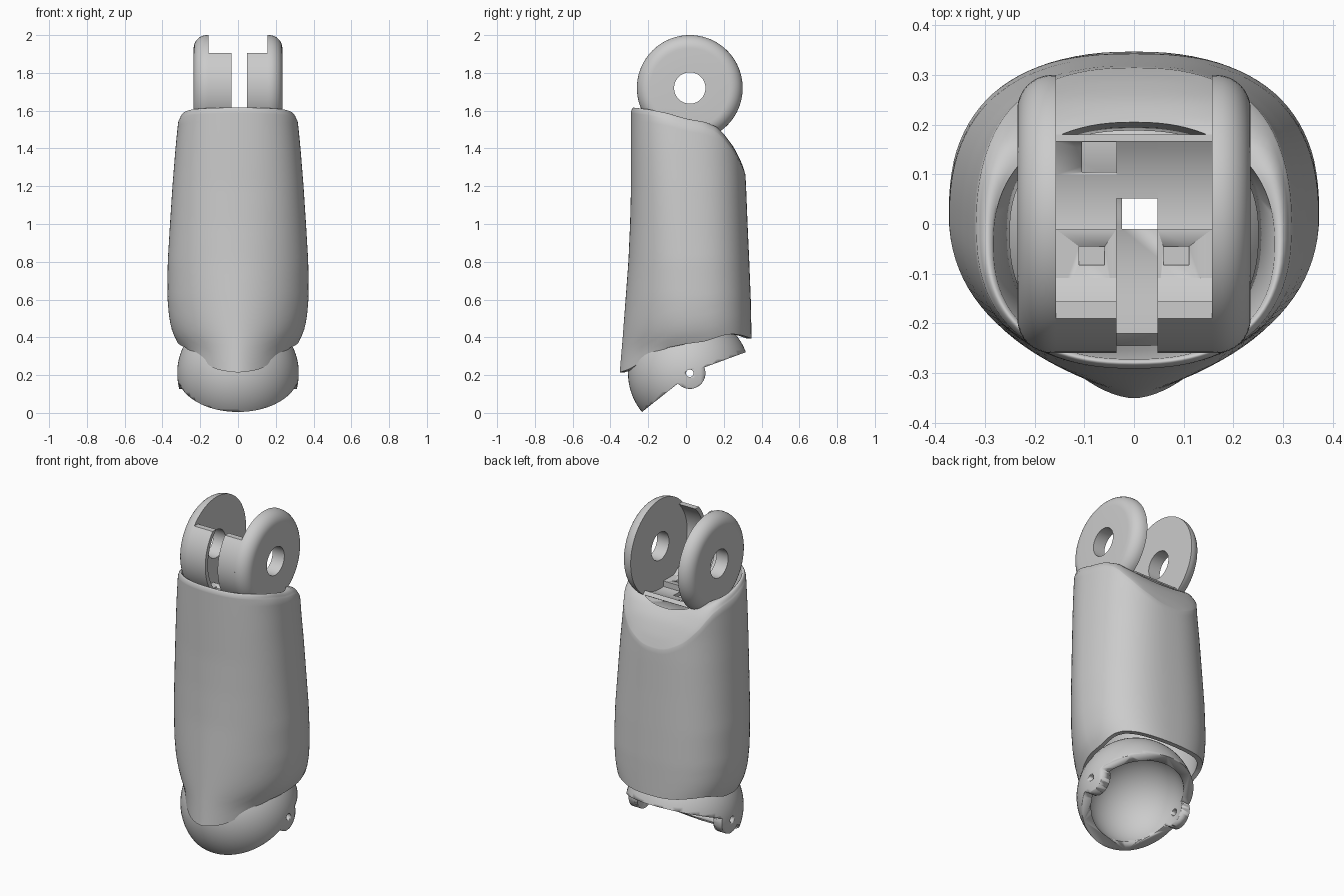
import bpy, bmesh, math
from math import sin, cos, pi, radians

cube = bpy.data.objects.get("Cube")
if cube:
    bpy.data.objects.remove(cube, do_unlink=True)

grey = bpy.data.materials.new("plain_grey")
grey.use_nodes = True
grey.diffuse_color = (0.6, 0.6, 0.6, 1)
grey.node_tree.nodes["Principled BSDF"].inputs["Base Color"].default_value = (0.6, 0.6, 0.6, 1)


def make(name, bm, angle=35):
    bmesh.ops.recalc_face_normals(bm, faces=bm.faces[:])
    mesh = bpy.data.meshes.new(name)
    bm.to_mesh(mesh)
    bm.free()
    mesh.materials.append(grey)
    ob = bpy.data.objects.new(name, mesh)
    bpy.context.collection.objects.link(ob)
    bpy.ops.object.select_all(action='DESELECT')
    ob.select_set(True)
    bpy.context.view_layer.objects.active = ob
    bpy.ops.object.shade_smooth_by_angle(angle=radians(angle))
    return ob


def loft(name, rings, angle=35):
    """Closed tube that joins the last ring to the first."""
    bm = bmesh.new()
    vs = [[bm.verts.new(p) for p in ring] for ring in rings]
    n = len(rings[0])
    for a, b in zip(vs, vs[1:] + vs[:1]):
        for i in range(n):
            j = (i + 1) % n
            bm.faces.new((a[i], a[j], b[j], b[i]))
    return make(name, bm, angle)


def prism(name, yz, x0, x1):
    """Side outline extruded across x."""
    bm = bmesh.new()
    a, b = [[bm.verts.new((x, y, z)) for y, z in yz] for x in (x0, x1)]
    bm.faces.new(a)
    bm.faces.new(b)
    n = len(yz)
    for i in range(n):
        bm.faces.new((a[i], a[(i + 1) % n], b[(i + 1) % n], b[i]))
    return make(name, bm)


def box(name, x0, x1, y0, y1, z0, z1):
    return prism(name, [(y0, z0), (y1, z0), (y1, z1), (y0, z1)], x0, x1)


def boolean(ob, cutter, mode='DIFFERENCE'):
    m = ob.modifiers.new("cut", 'BOOLEAN')
    m.operation, m.object, m.solver = mode, cutter, 'EXACT'
    cutter.hide_render = True
    cutter.hide_set(True)


def arc(cy, cz, r, a0, a1, n):
    steps = [radians(a0 + (a1 - a0) * i / n) for i in range(n + 1)]
    return [(cy + r * cos(t), cz + r * sin(t)) for t in steps]


def lerp(table, t):
    """Eased lookup in a table of pairs."""
    if t <= table[0][0]:
        return table[0][1]
    for (a, u), (b, v) in zip(table, table[1:]):
        if t <= b:
            return u + (v - u) * (t - a) / (b - a)
    return table[-1][1]


# Casing: half width, front and back by height, edge heights by depth
WIDTH = [(.2, .27), (.34, .3), (.38, .325), (.43, .348), (.5, .364), (.6, .373), (.8, .372),
         (1, .36), (1.2, .347), (1.4, .331), (1.5, .321), (1.6, .31)]
FRONT = [(.2, -.352), (.4, -.335), (.6, -.32), (.8, -.305), (1, -.296), (1.2, -.291)]
BACK = [(.4, .347), (.6, .343), (.8, .335), (1, .326), (1.2, .318), (1.35, .31)]
LOW = [(-.35, .215), (-.3, .232), (-.2, .292), (-.1, .345), (0, .365), (.1, .378),
       (.2, .412), (.25, .418), (.3, .41), (.345, .395)]
TOP = [(-.29, 1.622), (-.2, 1.612), (-.1, 1.592), (0, 1.562), (.1, 1.545), (.16, 1.52),
       (.2, 1.482), (.25, 1.415), (.3, 1.33), (.32, 1.28)]
N = 96


def oval(a, w, f, b, pf, pb, cy):
    c, s = cos(a), sin(a)
    p, d = (pb, b - cy) if s > 0 else (pf, cy - f)
    return (math.copysign(abs(c) ** (2 / p), c) * w,
            cy + math.copysign(abs(s) ** (2 / p), s) * d)


def outer(a, z):
    t = min(max((z - .3) / 1.3, 0), 1)
    return oval(a, lerp(WIDTH, z), lerp(FRONT, z), lerp(BACK, z), 1.75 + .6 * t, 2.5, .03 - .06 * t)


def edge(a, table, z):
    for _ in range(12):
        z = .5 * z + .5 * lerp(table, outer(a, z)[1])
    return z


angles = [2 * pi * i / N for i in range(N)]
lows = [edge(a, LOW, .35) for a in angles]
tops = [edge(a, TOP, 1.5) for a in angles]
rings = []
for k in range(33):
    t = k / 32
    ring = []
    for a, lo, hi in zip(angles, lows, tops):
        z = lo + (hi - .035 - lo) * t
        ring.append((*outer(a, z), z))
    rings.append(ring)
# Rounded rim sloping in to the opening
for k in range(9):
    u = k / 8
    ring = []
    for a, hi in zip(angles, tops):
        x0, y0 = outer(a, hi)
        x1, y1 = oval(a, .283, -.272, .205, 2.4, 2.3, -.04)
        x, y = x0 + (x1 - x0) * u, y0 + (y1 - y0) * u
        ring.append((x, y, lerp(TOP, y) - .03 * (1 - u) ** 3 - .012 * u ** 3))
    rings.append(ring)
# Inside wall, narrowing to the neck and widening again below
for z, w, f, b in ((1.33, .262, -.255, .195), (1.2, .25, -.245, .188), (1, .31, -.25, .27)):
    rings.append([(*oval(a, w, f, b, 2.4, 2.4, -.02), z) for a in angles])
for dz in (.25, .0):
    ring = []
    for a, lo in zip(angles, lows):
        x, y = outer(a, lo + dz)
        ring.append((x * .92, y * .92, lo + dz))
    rings.append(ring)
loft("casing", rings, 50)

# Joint centres in side view
CY, CZ, R = .02, 1.72, .28
SY, SZ, SR = .015, .21, .322

# Upper lugs with a rounded outer edge and a pin hole
for side, name in ((1, "left_lug"), (-1, "right_lug")):
    prof = [(.157, .083), (.157, R)]
    prof += [(.165 + .07 * sin(t), .21 + .07 * cos(t)) for t in [pi / 2 * i / 8 for i in range(9)]]
    prof += [(.235, .083)]
    loft(name, [[(side * x, CY + r * cos(a), CZ + r * sin(a)) for a in angles] for x, r in prof])

# Curved band between the lugs, split by a slot
band = arc(CY, CZ, R, 138.6, 305, 40) + arc(CY, CZ, .255, 305, 133.5, 40)
pocket = box("pocket_cutter", -.105, -.035, .105, .165, 1.38, 1.6)
for name, x0, x1 in (("left_band", .047, .16), ("right_band", -.16, -.035)):
    ob = prism(name, band, x0, x1)
    if x0 < 0:
        boolean(ob, pocket)
prism("rear_band", arc(CY, CZ, R, 277, 305, 8) + arc(CY, CZ, .255, 305, 277, 8), -.035, .047)

# Floor plates with small square recesses
for name, x0, x1, cx in (("left_floor", .047, .158, .085), ("right_floor", -.158, -.035, -.085)):
    ob = box(name, x0, x1, -.18, -.01, 1.46, 1.5)
    boolean(ob, box(name + "_cutter", cx - .026, cx + .026, -.083, -.045, 1.49, 1.52))

# Neck inside the casing, with a square shaft through it
shaft = box("shaft_cutter", -.024, .047, -.01, .056, .3, 1.6)
neck = box("neck", -.235, .235, -.22, .18, 1.1, 1.43)
boolean(neck, shaft)


# Hollow ball socket, trimmed to a side outline with hinge ears
def ball(name, r):
    bm = bmesh.new()
    bmesh.ops.create_uvsphere(bm, u_segments=64, v_segments=40, radius=r)
    bmesh.ops.translate(bm, verts=bm.verts, vec=(0, SY, SZ))
    return make(name, bm)


socket = ball("socket", SR)
boolean(socket, ball("socket_hollow_cutter", .268))
outline = [(-.5, -.207), (-.045, .154)] + arc(.02, .21, .083, 221, 382, 20)
outline += [(.45, .37), (.45, .6), (-.5, .6)]
boolean(socket, prism("socket_outline_cutter", outline, -.4, .4), 'INTERSECT')
boolean(socket, prism("pin_cutter", arc(.02, .21, .02, 0, 345, 23), -.5, .5))
boolean(socket, shaft)
